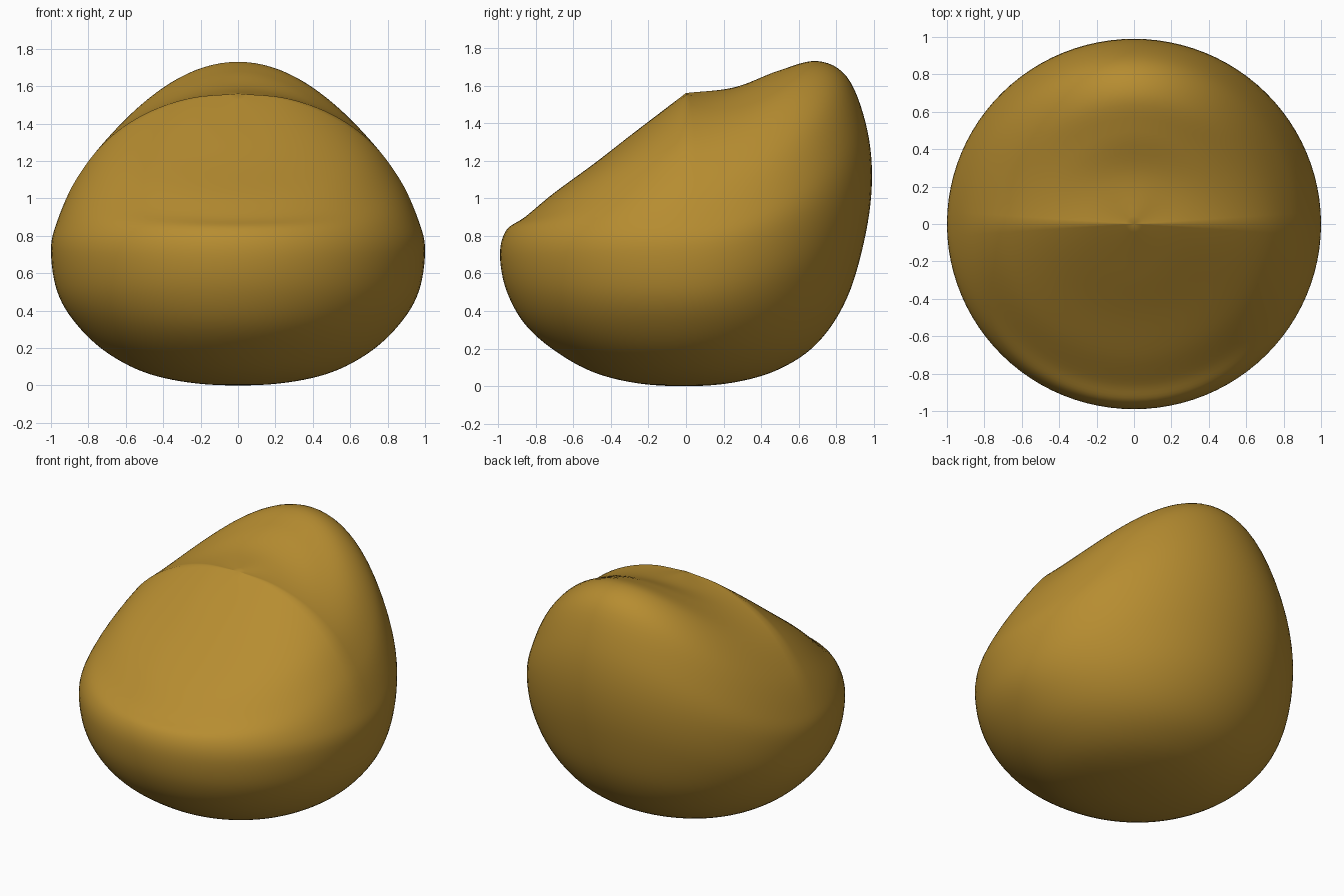
import bpy
import math

cube = bpy.data.objects.get("Cube")
if cube:
    bpy.data.objects.remove(cube, do_unlink=True)

# Heights of the three section profiles, from bottom pole to top pole in 15 degree steps
FRONT = [0, .015, .075, .19, .33, .51, .70, .83, .90, 1.03, 1.18, 1.365, 1.56]
SIDE = [0, .015, .07, .18, .33, .50, .72, .88, 1.10, 1.305, 1.45, 1.535, 1.56]
BACK = [0, .02, .09, .23, .47, .81, 1.12, 1.40, 1.645, 1.73, 1.68, 1.59, 1.56]
SEGMENTS, ROWS = 96, 72


def height(profile, t):
    """Smooth curve through the profile heights, t from 0 to 1."""
    f = t * (len(profile) - 1)
    i = min(int(f), len(profile) - 2)
    u = f - i
    a, b = profile[i], profile[i + 1]
    before = profile[i - 1] if i else b
    after = profile[i + 2] if i + 2 < len(profile) else 2 * b - a
    m, n = (b - before) / 2, (after - a) / 2
    return (a + m * u + (3 * (b - a) - 2 * m - n) * u ** 2
            + (2 * (a - b) + m + n) * u ** 3)


def point(t, angle):
    """Blend side into front or back; the flat front meets the back at a crease."""
    c = math.sin(angle)
    front = c < 0
    power = 1 if front and t > .5 else 2
    weight = abs(c) ** power
    z = height(SIDE, t) * (1 - weight) + height(FRONT if front else BACK, t) * weight
    r = math.sin(math.pi * t) * (1 - .01 * c * c)
    return r * math.cos(angle), r * c, z


# Cushion body: rings between two poles
verts = [point(0, 0)]
for row in range(1, ROWS):
    for s in range(SEGMENTS):
        verts.append(point(row / ROWS, math.tau * s / SEGMENTS))
verts.append((0, 0, SIDE[-1]))
top = len(verts) - 1
faces = []
for s in range(SEGMENTS):
    n = (s + 1) % SEGMENTS
    faces.append((0, 1 + n, 1 + s))
    for row in range(ROWS - 2):
        a = 1 + row * SEGMENTS
        b = a + SEGMENTS
        faces.append((a + s, a + n, b + n, b + s))
    last = 1 + (ROWS - 2) * SEGMENTS
    faces.append((last + s, last + n, top))

mesh = bpy.data.meshes.new("beanbag_body")
mesh.from_pydata(verts, [], faces)
mesh.shade_smooth()
body = bpy.data.objects.new("beanbag_body", mesh)
bpy.context.collection.objects.link(body)

# Ochre fabric
ochre = bpy.data.materials.new("ochre_fabric")
ochre.use_nodes = True
color = (.47, .265, .03, 1)
ochre.diffuse_color = color
bsdf = next(n for n in ochre.node_tree.nodes if n.type == 'BSDF_PRINCIPLED')
bsdf.inputs["Base Color"].default_value = color
bsdf.inputs["Roughness"].default_value = .8
mesh.materials.append(ochre)
